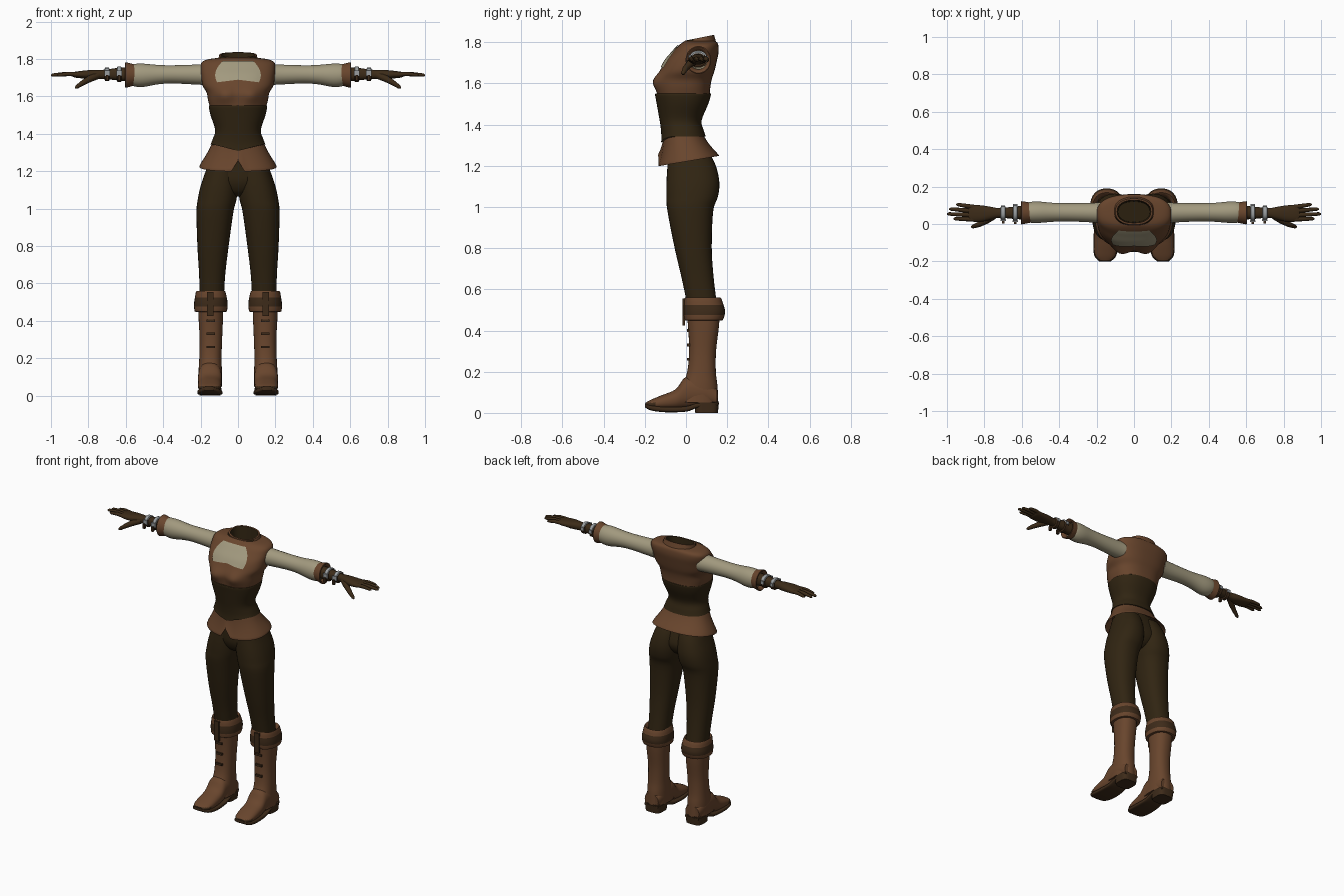
import bpy, bmesh, math
from mathutils import Vector
from mathutils.bvhtree import BVHTree

if "Cube" in bpy.data.objects:
    bpy.data.objects.remove(bpy.data.objects["Cube"])


def material(name, r, g, b):
    m = bpy.data.materials.new(name)
    m.use_nodes = True
    m.diffuse_color = (r, g, b, 1)
    bsdf = next(n for n in m.node_tree.nodes if n.type == 'BSDF_PRINCIPLED')
    bsdf.inputs["Base Color"].default_value = (r, g, b, 1)
    bsdf.inputs["Roughness"].default_value = 0.8
    return m


LEATHER = material("brown leather", 0.14, 0.06, 0.026)
DARK = material("dark brown cloth", 0.03, 0.018, 0.006)
GLOVE = material("glove brown", 0.045, 0.024, 0.009)
TRIM = material("dark leather trim", 0.048, 0.024, 0.01)
CREAM = material("cream linen", 0.36, 0.32, 0.21)
SILVER = material("silver metal", 0.32, 0.34, 0.35)


def finish(name, bm, mats, rule=None, mirror=False):
    """Turn a bmesh into a smooth-shaded, optionally mirrored object."""
    bmesh.ops.recalc_face_normals(bm, faces=bm.faces)
    for f in bm.faces:
        f.smooth = True
        if rule:
            f.material_index = rule(f.calc_center_median())
    me = bpy.data.meshes.new(name)
    bm.to_mesh(me)
    bm.free()
    me.set_sharp_from_angle(angle=math.radians(42))
    for m in mats:
        me.materials.append(m)
    ob = bpy.data.objects.new(name, me)
    bpy.context.scene.collection.objects.link(ob)
    if mirror:
        ob.modifiers.new("mirror", 'MIRROR')
    return ob


def bridge(rings, caps):
    """Join rings of points with quads and close the chosen ends."""
    bm = bmesh.new()
    vs = [[bm.verts.new(p) for p in ring] for ring in rings]
    n = len(vs[0])
    for a, b in zip(vs, vs[1:]):
        for k in range(n):
            j = (k + 1) % n
            bm.faces.new((a[k], a[j], b[j], b[k]))
    for use, ring in zip(caps, (vs[0], vs[-1])):
        if use:
            bm.faces.new(ring)
    return bm


def refine(rows, steps):
    """Smooth interpolation between profile rows."""
    out = []
    for i in range(len(rows) - 1):
        p = [rows[max(0, min(len(rows) - 1, i + d))] for d in (-1, 0, 1, 2)]
        for s in range(steps):
            t = s / steps
            out.append([0.5 * (2 * b + (c - a) * t + (2 * a - 5 * b + 4 * c - d) * t * t
                        + (3 * b - a - 3 * c + d) * t ** 3) for a, b, c, d in zip(*p)])
    return out + [rows[-1]]


def loft(name, rows, mats, axis='z', power=2.3, segs=32, steps=4, caps=(1, 1),
         warp=None, rule=None, mirror=False):
    """Rows are (position along axis, low a, high a, low b, high b)."""
    rings = []
    for t, a0, a1, b0, b1 in refine(rows, steps):
        ring = []
        for k in range(segs):
            s, c = (math.copysign(abs(v) ** (2 / power), v) if abs(v) > 1e-6 else 0
                    for v in (math.sin(math.tau * k / segs), math.cos(math.tau * k / segs)))
            a = (a0 + a1) / 2 + (a1 - a0) / 2 * s
            b = (b0 + b1) / 2 - (b1 - b0) / 2 * c
            p = Vector({'z': (a, b, t), 'x': (t, a, b), 'y': (a, t, b)}[axis])
            ring.append(warp(p) if warp else p)
        rings.append(ring)
    return finish(name, bridge(rings, caps), mats, rule, mirror)


def tube(name, points, radii, mat, segs=10):
    """Tapered round limb along a path, mirrored to the other side."""
    pts = [Vector(p) for p in points]
    rings = []
    for i, (p, r) in enumerate(zip(pts, radii)):
        q = (pts[min(i + 1, len(pts) - 1)] - pts[max(i - 1, 0)]).to_track_quat('Z', 'Y')
        angles = [math.tau * k / segs for k in range(segs)]
        rings.append([p + q @ Vector((r * math.cos(a), r * math.sin(a), 0)) for a in angles])
    return finish(name, bridge(rings, (1, 1)), [mat], mirror=True)


def box(name, center, size, mat):
    bm = bmesh.new()
    bmesh.ops.create_cube(bm, size=1)
    for v in bm.verts:
        v.co = Vector(center) + Vector(a * b for a, b in zip(v.co, size))
    return finish(name, bm, [mat], mirror=True)


def sym(*rows):
    return [(z, -w, w, front, back) for z, w, front, back in rows]


# Bodice with bust
def bust(p):
    if p.y < 0:
        p.y -= 0.028 * math.exp(-((abs(p.x) - 0.07) / 0.05) ** 2 - ((p.z - 1.605) / 0.045) ** 2)
    return p


bodice = loft("bodice", sym(
    (1.535, .148, -.138, .115), (1.58, .16, -.138, .118), (1.62, .168, -.138, .125),
    (1.66, .19, -.125, .138), (1.71, .197, -.1, .15), (1.75, .2, -.066, .158),
    (1.78, .195, -.04, .158), (1.797, .165, -.02, .153), (1.806, .105, -.006, .142)),
    [LEATHER], power=2.5, segs=48, caps=(1, 0), warp=bust)

# Linen chest panel laid over the bodice
tree = BVHTree.FromPolygons([v.co for v in bodice.data.vertices],
                            [list(p.vertices) for p in bodice.data.polygons])
bm = bmesh.new()
NU, NV = 16, 10
grid = []
for j in range(NV + 1):
    v = j / NV
    half = 0.112 + 0.06 * v - 0.09 * v * v
    line = []
    for i in range(NU + 1):
        u = 2 * i / NU - 1
        z = 1.672 + 0.113 * v + 0.014 * (1 - abs(u)) * (1 - v)
        hit = tree.ray_cast(Vector((u * half, -1, z)), Vector((0, 1, 0)))[0]
        line.append(bm.verts.new((u * half, (hit.y if hit else -0.03) - 0.005, z + 0.003)))
    grid.append(line)
for a, b in zip(grid, grid[1:]):
    for i in range(NU):
        bm.faces.new((a[i], a[i + 1], b[i + 1], b[i]))
panel = finish("chest_panel", bm, [CREAM])
panel.data.flip_normals() if panel.data.polygons[0].normal.y > 0 else None


# Open collar with dark lining
def lean(p):
    p.z += (p.y - 0.13) * 0.2
    return p


loft("collar", sym((1.785, .112, -.014, .15), (1.835, .1, -.004, .136),
                   (1.835, .09, .006, .127), (1.72, .085, .01, .12)),
     [LEATHER, DARK], steps=1, caps=(0, 1), warp=lean,
     rule=lambda c: int(c.z < 1.79 and abs(c.x) < 0.095 and 0 < c.y < 0.125))


# Corset with a pointed lower front
def point_down(p):
    if p.z < 1.4 and p.y < 0:
        p.z -= 0.035 * (1.4 - p.z) / 0.06 * max(0, 1 - abs(p.x) / 0.13)
    return p


loft("corset", sym((1.552, .15, -.146, .118), (1.545, .156, -.15, .121), (1.5, .147, -.142, .108),
                   (1.42, .122, -.128, .076), (1.37, .136, -.12, .087), (1.342, .147, -.121, .096)),
     [DARK], segs=48, warp=point_down)


# Flared skirt of the jacket, notched at the front
def notch(p):
    k = max(0, (1.34 - p.z) / 0.12)
    p.z += k * (p.y * 0.17)
    if abs(p.x) < 0.005 and p.y < 0 and k > 0.3:
        p.z += 0.055 * k
    return p


loft("jacket_skirt", sym((1.36, .134, -.105, .08), (1.34, .143, -.11, .09), (1.3, .163, -.114, .112),
                         (1.25, .193, -.126, .145), (1.225, .206, -.135, .16),
                         (1.228, .198, -.127, .152), (1.29, .15, -.1, .1)),
     [LEATHER], segs=48, steps=2, warp=notch)

# Trousers
loft("trouser_hips", sym((1.3, .14, -.085, .09), (1.2, .165, -.088, .125), (1.14, .15, -.085, .135),
                         (1.09, .09, -.06, .11), (1.065, .03, -.02, .07)), [DARK])
loft("trouser_legs", [(1.27, 0, .15, -.085, .11), (1.2, 0, .173, -.09, .145), (1.12, 0, .2, -.095, .162),
                      (1.05, .008, .215, -.095, .155), (.98, .025, .222, -.09, .132),
                      (.8, .05, .217, -.055, .125), (.65, .068, .208, -.02, .135),
                      (.53, .075, .205, .005, .15)], [DARK], mirror=True)

# Boots: shaft, foot, sole, heel, turned cuff
loft("boot_shafts", [(.5, .08, .213, 0, .165), (.42, .08, .211, .01, .16), (.3, .085, .205, .015, .146),
                     (.2, .088, .207, .006, .145), (.13, .086, .211, -.02, .153),
                     (.05, .085, .213, -.05, .157)], [LEATHER], mirror=True)
loft("boot_feet", [(.15, .1, .2, .03, .12), (.08, .087, .212, .03, .17), (0, .087, .213, .02, .175),
                   (-.05, .088, .214, .015, .115), (-.12, .09, .214, .015, .085),
                   (-.17, .1, .207, .02, .064), (-.196, .125, .185, .03, .05)],
     [LEATHER, TRIM], axis='y', rule=lambda c: int(c.y < -0.15 and c.z < 0.05), mirror=True)
loft("boot_soles", [(.155, .1, .2, .035, .055), (.06, .09, .208, .025, .05), (0, .087, .212, .006, .032),
                    (-.1, .083, .217, .003, .03), (-.17, .095, .212, .012, .038),
                    (-.2, .125, .185, .028, .045)], [TRIM], axis='y', power=4, mirror=True)
loft("boot_heels", [(0, .095, .205, .045, .155), (.05, .09, .21, .04, .16)],
     [TRIM], power=3.5, steps=1, mirror=True)
loft("boot_cuffs", [(.535, .08, .205, .01, .15), (.56, .07, .222, -.005, .168), (.525, .06, .23, -.01, .182),
                    (.49, .056, .235, -.012, .19), (.45, .06, .231, -.006, .178),
                    (.452, .08, .212, .005, .16)],
     [LEATHER, TRIM], rule=lambda c: int(0.48 < c.z < 0.53), steps=3, mirror=True)
box("boot_pull_straps", (.148, -.012, .49), (.036, .012, .13), TRIM)
for i, z in enumerate((.26, .33, .4)):
    box(f"boot_lace_{i}", (.146, .012, z), (.045, .016, .013), TRIM)

# Sleeves and their cuffs
loft("sleeves", [(.16, .0, .118, 1.66, 1.775), (.22, .008, .113, 1.663, 1.77),
                 (.35, .014, .111, 1.669, 1.766), (.43, .012, .113, 1.664, 1.768),
                 (.51, .006, .12, 1.65, 1.775), (.56, .008, .117, 1.655, 1.772),
                 (.58, .02, .105, 1.67, 1.76)], [CREAM], axis='x', power=2, mirror=True)
loft("sleeve_cuffs", [(.55, .008, .114, 1.66, 1.77), (.575, .003, .118, 1.652, 1.776),
                      (.602, -.002, .122, 1.646, 1.782), (.6, .008, .112, 1.658, 1.77),
                      (.575, .02, .1, 1.67, 1.758)],
     [LEATHER], axis='x', power=2, steps=2, mirror=True)

# Gloves, fingers and thumb
loft("gloves", [(.56, .022, .1, 1.675, 1.755), (.64, .027, .093, 1.685, 1.752),
                (.72, .033, .085, 1.693, 1.742), (.77, .022, .093, 1.692, 1.742),
                (.82, .012, .1, 1.695, 1.738), (.87, .013, .102, 1.7, 1.732),
                (.885, .02, .096, 1.706, 1.728)], [GLOVE], axis='x', mirror=True)
for name, y0, y1, tip in (("index", .025, .028, .965), ("middle", .047, .054, 1.0),
                          ("ring", .069, .08, .988), ("little", .09, .104, .95)):
    tube(f"{name}_fingers", [(.85, y0, 1.717), ((.85 + tip) / 2, (y0 + y1) / 2, 1.72),
                             (tip - .01, y1, 1.714), (tip, y1, 1.712)], (.012, .0115, .009, .004), GLOVE)
tube("thumbs", [(.75, .045, 1.712), (.79, .018, 1.695), (.83, -.003, 1.672),
                (.862, -.014, 1.65), (.87, -.016, 1.644)], (.02, .018, .014, .01, .004), GLOVE)

# Wrist straps with metal buckles
for i, x in enumerate((.635, .7)):
    y0, y1, z0, z1 = (.017, .102, 1.677, 1.759) if i == 0 else (.022, .096, 1.682, 1.753)
    loft(f"wrist_straps_{i}", [(x - .013, y0 + .006, y1 - .006, z0 + .006, z1 - .006),
                               (x - .01, y0, y1, z0, z1), (x + .01, y0, y1, z0, z1),
                               (x + .013, y0 + .006, y1 - .006, z0 + .006, z1 - .006)],
         [SILVER, TRIM], axis='x', steps=1, rule=lambda c: int(c.z < 1.735), mirror=True)
    box(f"buckle_plates_{i}", (x, y0 - .002, 1.724), (.03, .008, .028), SILVER)
    box(f"strap_ends_{i}", (x, y0 - .01, 1.7), (.014, .016, .03), TRIM)
    box(f"back_studs_{i}", (x, y1, 1.724), (.022, .008, .02), SILVER)
